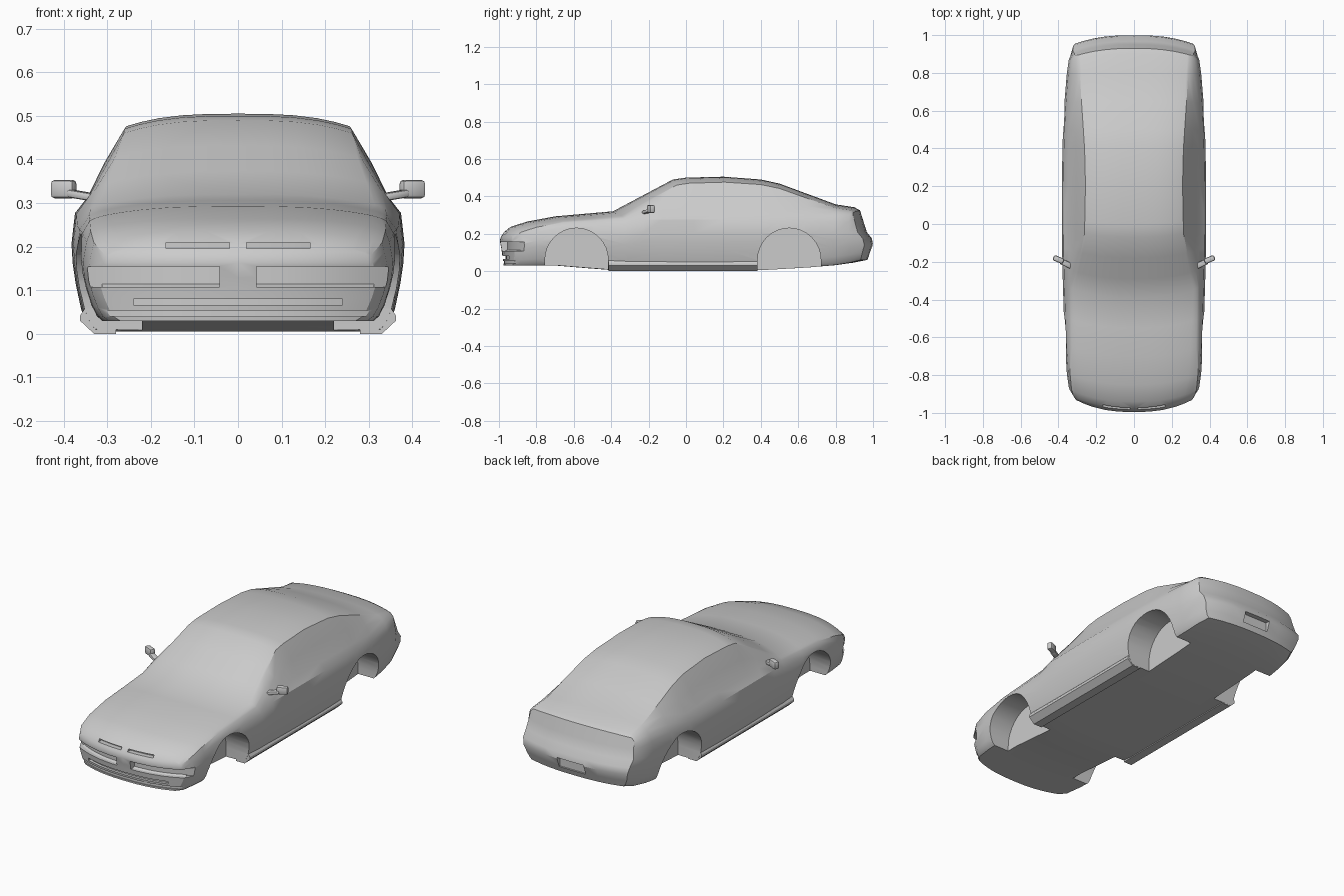
import bpy, bmesh, math
from mathutils import Matrix, Vector

if "Cube" in bpy.data.objects:
    bpy.data.objects.remove(bpy.data.objects["Cube"])

paint = bpy.data.materials.new("body_grey")
paint.diffuse_color = (0.6, 0.6, 0.6, 1)
paint.use_nodes = True
paint.node_tree.nodes["Principled BSDF"].inputs["Base Color"].default_value = paint.diffuse_color


def make_object(name, bm):
    bmesh.ops.recalc_face_normals(bm, faces=bm.faces)
    mesh = bpy.data.meshes.new(name)
    bm.to_mesh(mesh)
    bm.free()
    mesh.materials.append(paint)
    ob = bpy.data.objects.new(name, mesh)
    bpy.context.collection.objects.link(ob)
    return ob


def smooth(ob, angle=30):
    bpy.ops.object.select_all(action='DESELECT')
    ob.select_set(True)
    bpy.context.view_layer.objects.active = ob
    bpy.ops.object.shade_smooth_by_angle(angle=math.radians(angle))


def prism(name, outline, axis, a, b):
    """Extrude a 2D outline along the given axis from a to b."""
    def place(p, t):
        p = list(p)
        p.insert(axis, t)
        return p
    bm = bmesh.new()
    ends = [[bm.verts.new(place(p, t)) for p in outline] for t in (a, b)]
    n = len(outline)
    bm.faces.new(ends[0])
    bm.faces.new(ends[1][::-1])
    for i in range(n):
        j = (i + 1) % n
        bm.faces.new((ends[0][i], ends[0][j], ends[1][j], ends[1][i]))
    return make_object(name, bm)


def lookup(curve, t):
    """Straight-line interpolation along a short curve, held at its ends."""
    if t <= curve[0][0]:
        return curve[0][1]
    for (t0, a), (t1, b) in zip(curve, curve[1:]):
        if t <= t1:
            return a + (b - a) * (t - t0) / (t1 - t0)
    return curve[-1][1]


# Centre line of hood, windshield, roof and trunk (y, z)
TOP = [(-.99, .207), (-.94, .236), (-.85, .265), (-.7, .293), (-.39, .32), (-.07, .49),
       (0, .5), (.2, .505), (.4, .49), (.5, .468), (.8, .357), (1, .326)]
# Half width of hood edge and roof rail, plan bow and floor height along y
RAIL = [(-.99, .27), (-.85, .3), (-.39, .325), (-.07, .262), (.3, .255), (.65, .278), (1, .298)]
BOW = [(-.99, .07), (-.7, .05), (-.39, .07), (-.07, .05), (.4, 0), (.8, -.01), (1, -.05)]
FLOOR = [(-.7, .03), (-.4, .005), (.4, .005), (.75, .025), (1, .06)]
# Bumper profiles (z, y)
NOSE = [(.03, -.975), (.12, -.987), (.17, -.997), (.207, -.975)]
TAIL = [(.06, .97), (.14, 1), (.18, .993), (.205, .968), (.326, .93)]
# Lower side: fraction of belt height, inset from the widest line
SIDE = [(0, .047), (.05, .035), (.17, .022), (.35, .01), (.5, .003), (.65, 0), (.88, .008)]

YS = sorted([y for y, z in TOP] + [-.55, -.29, -.18, .65, .9])
COLS = [math.sin(k * math.pi / 12) for k in range(-6, 7)]
S, R, C = len(YS) - 1, len(SIDE) + 2, len(COLS) - 1


def body_point(i, j, c):
    y, u = YS[i], COLS[c]
    taper = .036 * y * y if y < 0 else .05 * y ** 3
    w = .382 - taper - (.04 if y < 0 else .008) * abs(y) ** 30
    wb = w - .037 * (1 - .72 * y * y)
    wr, crown = lookup(RAIL, y), .03 - .017 * y * y
    zr = lookup(TOP, y) - crown
    zb = min(zr - .012, .314 - .026 * y * y)
    zf, bow = lookup(FLOOR, y), lookup(BOW, y)
    rows = [(w - inset, zf + f * (zb - zf)) for f, inset in SIDE]
    rows += [(wb, zb), ((wb + wr) / 2 + .004, (zb + zr) / 2), (wr, zr)]
    half, z = rows[j]
    if j == R:
        z += crown * (1 - abs(u) ** 3)
    x = u * half
    if i == 0:
        y = lookup(NOSE, z)
    elif i == S:
        y = lookup(TAIL, z)
    return x, y + bow * abs(x / w) ** 2.5, z


# Body shell: a gridded box bent to the car's shape
bm = bmesh.new()
grid = {}


def v(i, j, c):
    if (i, j, c) not in grid:
        grid[i, j, c] = bm.verts.new(body_point(i, j, c))
    return grid[i, j, c]


for i in range(S):
    for c in range(C):
        for j in (0, R):
            bm.faces.new((v(i, j, c), v(i + 1, j, c), v(i + 1, j, c + 1), v(i, j, c + 1)))
    for j in range(R):
        for c in (0, C):
            bm.faces.new((v(i, j, c), v(i + 1, j, c), v(i + 1, j + 1, c), v(i, j + 1, c)))
for j in range(R):
    for c in range(C):
        for i in (0, S):
            bm.faces.new((v(i, j, c), v(i, j + 1, c), v(i, j + 1, c + 1), v(i, j, c + 1)))
body = make_object("body", bm)

cutters = []

# Wheel arches, open at the bottom and closed on the inside
for cy in (-.585, .552):
    arch = [(cy - .169, -.05)]
    for k in range(17):
        a = math.pi * (1 - k / 16)
        arch.append((cy + .169 * math.cos(a), .06 + .17 * math.sin(a)))
    arch.append((cy + .169, -.05))
    for s in (-1, 1):
        cutters.append(prism("arch_cutter", arch, 0, s * .22, s * .5))


def nose_y(x):
    return -.99 + .07 * (abs(x) / .31) ** 2.5


def nose_slot(x0, x1, z0, z1, depth):
    """Cutter that follows the curve of the nose between x0 and x1."""
    xs = [x0 + (x1 - x0) * k / 12 for k in range(13)]
    outline = [(x, nose_y(x) + depth) for x in xs] + [(x1, -1.1), (x0, -1.1)]
    cutters.append(prism("slot_cutter", outline, 2, z0, z1))


# Grille halves, hood nostrils and lower bumper grooves
for s in (-1, 1):
    nose_slot(s * .042, s * .345, .108, .155, .035)
    nose_slot(s * .02, s * .165, .196, .209, .035)
nose_slot(-.24, .24, .066, .08, .025)
nose_slot(-.36, .36, .04, .054, .018)

# Number plate recess in the rear bumper
cutters.append(prism("plate_cutter", [(-.08, .09), (.08, .09), (.08, .145), (-.08, .145)], 1, .972, 1.1))

bpy.context.view_layer.objects.active = body
for cutter in cutters:
    cutter.hide_render = True
    mod = body.modifiers.new("cut", 'BOOLEAN')
    mod.operation = 'DIFFERENCE'
    mod.solver = 'EXACT'
    mod.object = cutter
    bpy.ops.object.modifier_apply(modifier=mod.name)
    bpy.data.objects.remove(cutter)
smooth(body)

# Grille floor sloping out to the bumper, one per side
for s in (-1, 1):
    bm = bmesh.new()
    rings = []
    for k in range(9):
        x = .042 + .27 * k / 8
        rings.append([bm.verts.new((s * x, nose_y(x) + dy, z))
                      for dy, z in ((.007, .1), (.043, .1), (.043, .118))])
    for a, b in zip(rings, rings[1:]):
        for p in range(3):
            q = (p + 1) % 3
            bm.faces.new((a[p], a[q], b[q], b[p]))
    bm.faces.new(rings[0])
    bm.faces.new(rings[-1])
    smooth(make_object("grille_floor", bm))

# Rocker sills between the arches
for s in (-1, 1):
    sill = [(.28, 0), (.33, 0), (.362, .03), (.362, .042), (.35, .06), (.28, .06)]
    prism("sill", [(s * x, z) for x, z in sill], 1, -.415, .382)


def soft_box(name, centre, size, turn, tilt, bevel):
    bm = bmesh.new()
    bmesh.ops.create_cube(bm, size=1)
    bmesh.ops.scale(bm, vec=size, verts=bm.verts)
    bmesh.ops.bevel(bm, geom=bm.edges[:], offset=bevel, segments=2, profile=.5, affect='EDGES')
    mat = Matrix.Translation(Vector(centre)) @ Matrix.Rotation(turn, 4, 'Z') @ Matrix.Rotation(tilt, 4, 'Y')
    bmesh.ops.transform(bm, matrix=mat, verts=bm.verts)
    smooth(make_object(name, bm), 40)


# Door mirrors
for s in (-1, 1):
    soft_box("mirror_housing", (s * .4, -.188, .332), (.058, .03, .042), s * .4, 0, .009)
    soft_box("mirror_arm", (s * .36, -.21, .318), (.062, .03, .018), s * .45, -s * .15, .006)
